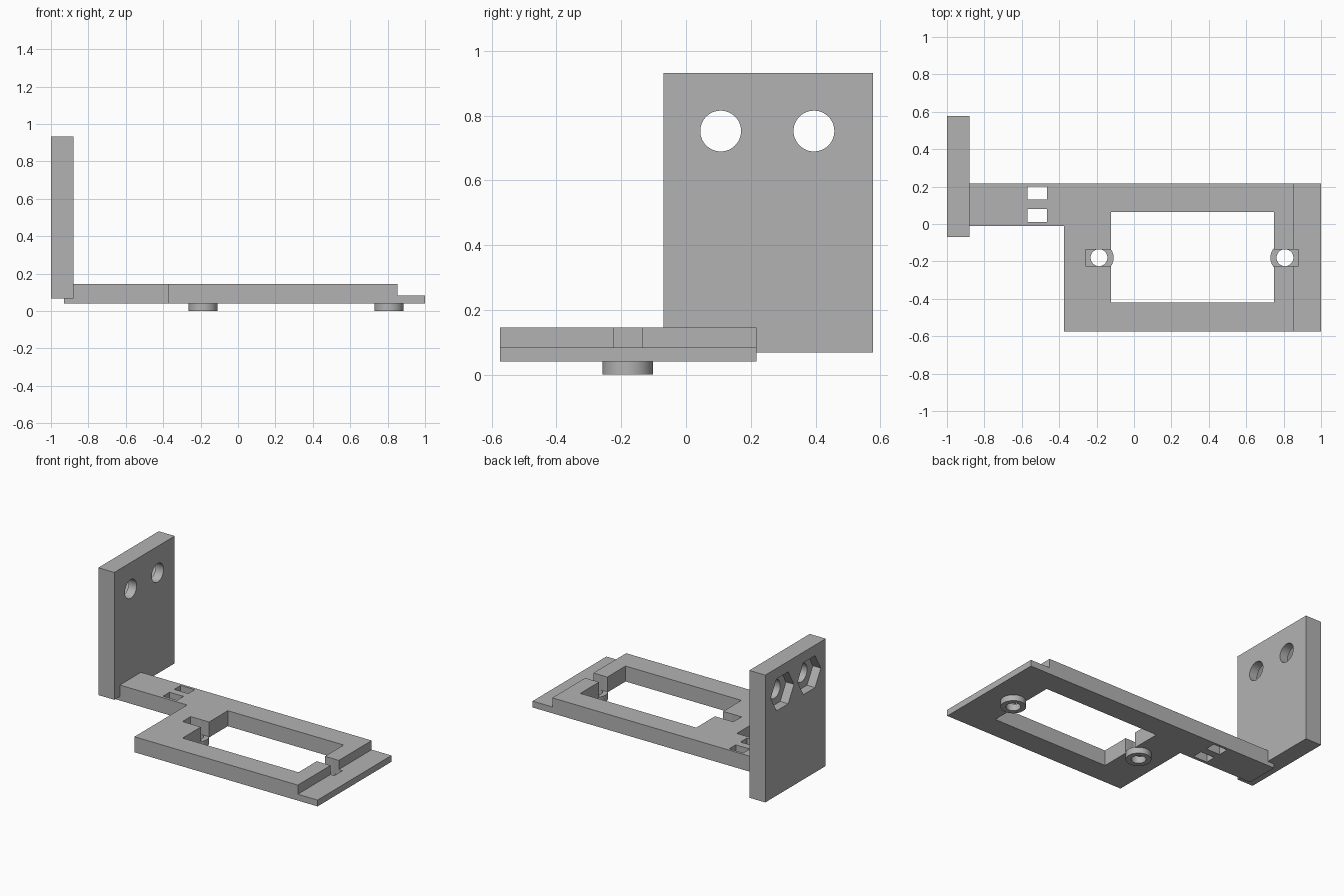
import bpy, bmesh, math

cube = bpy.data.objects.get("Cube")
if cube:
    bpy.data.objects.remove(cube, do_unlink=True)

grey = bpy.data.materials.new("plain_grey")
grey.use_nodes = True
colour = (0.45, 0.45, 0.45, 1)
grey.diffuse_color = colour
grey.node_tree.nodes["Principled BSDF"].inputs["Base Color"].default_value = colour


def prism(name, outline, z0, z1):
    """Extrude a flat outline from z0 to z1."""
    bm = bmesh.new()
    face = bm.faces.new([bm.verts.new((x, y, z0)) for x, y in outline])
    top = bmesh.ops.extrude_face_region(bm, geom=[face])["geom"]
    for v in top:
        if isinstance(v, bmesh.types.BMVert):
            v.co.z = z1
    bmesh.ops.recalc_face_normals(bm, faces=bm.faces)
    mesh = bpy.data.meshes.new(name)
    bm.to_mesh(mesh)
    bm.free()
    mesh.materials.append(grey)
    obj = bpy.data.objects.new(name, mesh)
    bpy.context.collection.objects.link(obj)
    return obj


def box(name, x0, x1, y0, y1, z0, z1):
    return prism(name, [(x0, y0), (x1, y0), (x1, y1), (x0, y1)], z0, z1)


def rod(name, x, y, r, z0, z1, sides=48, turn=0):
    angles = [turn + math.tau * i / sides for i in range(sides)]
    return prism(name, [(x + r * math.cos(a), y + r * math.sin(a)) for a in angles], z0, z1)


def rod_along_x(name, y, z, r, x0, x1, sides=48, turn=0):
    obj = rod(name, -z, y, r, x0, x1, sides, turn)
    for v in obj.data.vertices:
        v.co = (v.co.z, v.co.y, -v.co.x)
    return obj


def combine(target, tool, operation="DIFFERENCE"):
    mod = target.modifiers.new("combine", "BOOLEAN")
    mod.operation = operation
    mod.solver = "EXACT"
    mod.object = tool
    bpy.context.view_layer.objects.active = target
    bpy.ops.object.modifier_apply(modifier=mod.name)
    bpy.data.objects.remove(tool, do_unlink=True)


def smooth(obj):
    bpy.ops.object.select_all(action="DESELECT")
    obj.select_set(True)
    bpy.context.view_layer.objects.active = obj
    bpy.ops.object.shade_smooth_by_angle(angle=math.radians(30))


# Flat frame with its arm, window, stepped end and strap slots
frame = prism("mounting_frame", [
    (-0.93, -0.01), (-0.375, -0.01), (-0.375, -0.575), (1, -0.575),
    (1, 0.217), (-0.93, 0.217)], 0.04, 0.145)
combine(frame, box("window_cutter", -0.122, 0.748, -0.42, 0.065, -0.1, 0.3))
combine(frame, box("step_cutter", 0.852, 1.1, -0.7, 0.4, 0.083, 0.3))
for y in (0.01, 0.13):
    combine(frame, box("strap_slot_cutter", -0.57, -0.465, y, y + 0.07, -0.1, 0.3))

# Screw notches with round bosses beneath
mid_y = -0.18
for x, x0, x1 in ((-0.187, -0.26, -0.1), (0.807, 0.7, 0.88)):
    combine(frame, box("notch_cutter", x0, x1, mid_y - 0.044, mid_y + 0.044, 0.045, 0.3))
    combine(frame, rod("boss", x, mid_y, 0.078, 0, 0.045), "UNION")
    combine(frame, rod("screw_hole_cutter", x, mid_y, 0.045, -0.1, 0.3))
smooth(frame)

# Upright plate with two bolt holes and hexagonal nut pockets
upright = box("upright_plate", -1, -0.88, -0.07, 0.578, 0.068, 0.932)
for y in (0.107, 0.395):
    combine(upright, rod_along_x("bolt_hole_cutter", y, 0.752, 0.063, -1.1, -0.8))
    combine(upright, rod_along_x("nut_pocket_cutter", y, 0.752, 0.125, -1.1, -0.94, 6, math.pi / 6))
smooth(upright)
